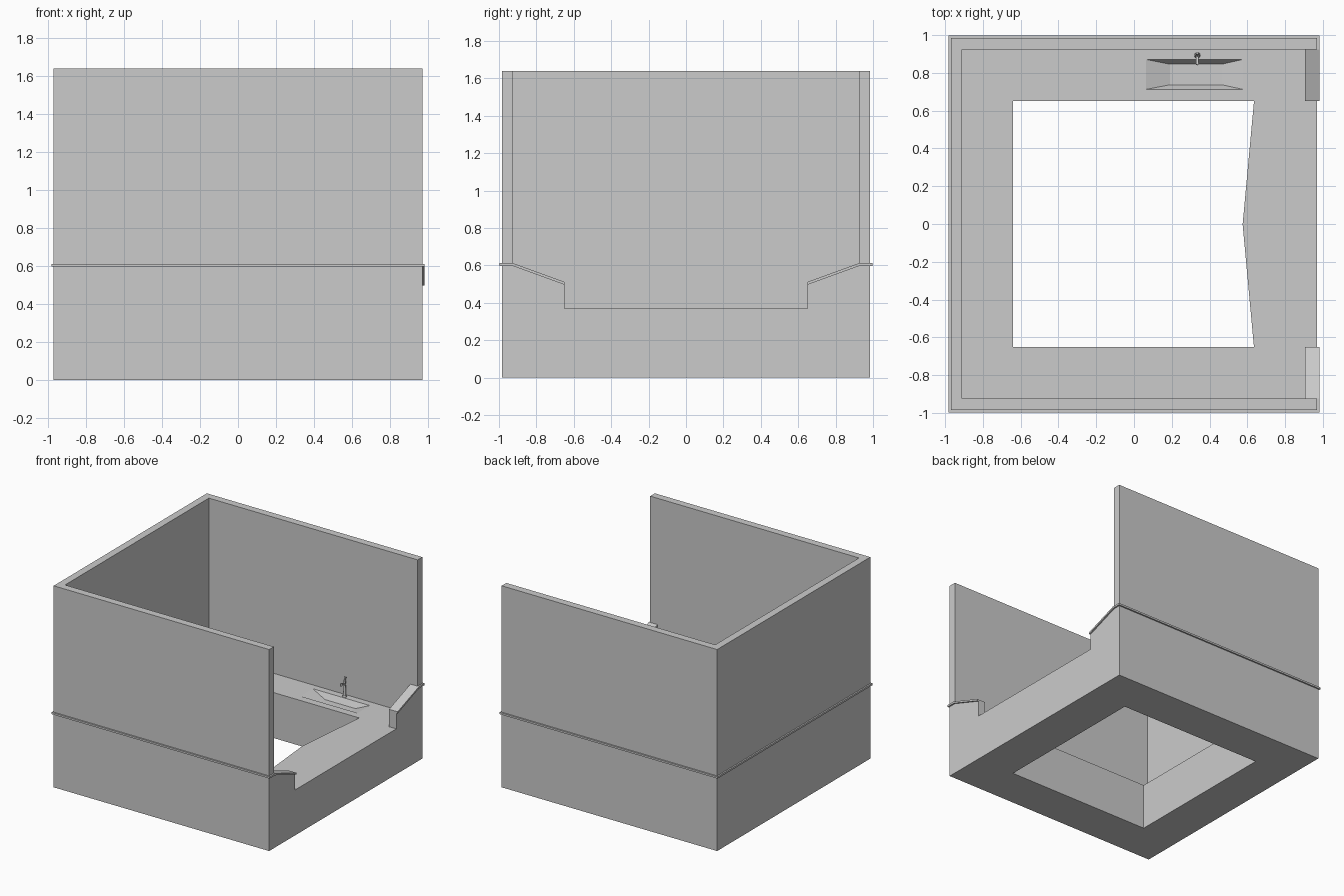
import bpy, bmesh, math
from mathutils import Vector, Matrix

if "Cube" in bpy.data.objects:
    bpy.data.objects.remove(bpy.data.objects["Cube"])

Y_IN, Y_OUT = 0.925, 0.985       # side wall inner and outer faces
X_IN, X_OUT = 0.91, 0.97
TOP = 0.37                       # counter height


def finish(bm, name):
    bmesh.ops.recalc_face_normals(bm, faces=bm.faces)
    mesh = bpy.data.meshes.new(name)
    bm.to_mesh(mesh)
    bm.free()
    obj = bpy.data.objects.new(name, mesh)
    bpy.context.collection.objects.link(obj)
    return obj


def loft(name, lower, upper):
    """Closed solid between two point loops of equal length."""
    bm = bmesh.new()
    a = [bm.verts.new(p) for p in lower]
    b = [bm.verts.new(p) for p in upper]
    bm.faces.new(a)
    bm.faces.new(b)
    for i in range(len(a)):
        j = (i + 1) % len(a)
        bm.faces.new((a[i], a[j], b[j], b[i]))
    warped = [f for f in bm.faces if any(
        abs((v.co - f.verts[0].co).dot(f.normal)) > 1e-5 for v in f.verts)]
    bm.normal_update()
    bmesh.ops.triangulate(bm, faces=[f for f in bm.faces if len(f.verts) == 4] if warped else [])
    return finish(bm, name)


def prism(name, plan, z0, z1):
    return loft(name, [(x, y, z0) for x, y in plan], [(x, y, z1) for x, y in plan])


def rect(x0, x1, y0, y1):
    return [(x0, y0), (x1, y0), (x1, y1), (x0, y1)]


def u_plan(grow):
    """Three-sided wall plan, open towards +x."""
    xo, yo = X_OUT + grow, Y_OUT + grow
    return [(xo, -yo), (xo, -Y_IN), (-X_IN, -Y_IN), (-X_IN, Y_IN),
            (xo, Y_IN), (xo, yo), (-xo, yo), (-xo, -yo)]


def cut(obj, cutter):
    cutter.hide_render = True
    cutter.hide_set(True)
    m = obj.modifiers.new("cut", 'BOOLEAN')
    m.operation, m.solver, m.object = 'DIFFERENCE', 'EXACT', cutter


# Counter block with the central opening, its +x lip bowed inwards at the top
counter = prism("counter", rect(-X_OUT, X_OUT, -Y_OUT, Y_OUT), 0, TOP)
hole_low = [(-0.64, -0.65), (0.635, -0.65), (0.635, 0), (0.635, 0.65), (-0.64, 0.65)]
hole_high = [(x if y else 0.575, y) for x, y in hole_low]
cut(counter, loft("opening_cutter", [(x, y, -0.005) for x, y in hole_low],
                  [(x, y, TOP + 0.002) for x, y in hole_high]))

# Sink basin with sloping sides
cut(counter, loft("basin_cutter",
                  [(x, y, TOP - 0.045) for x, y in rect(0.19, 0.465, 0.737, 0.846)],
                  [(x, y, TOP + 0.001) for x, y in rect(0.06, 0.58, 0.712, 0.872)]))

# Walls stacked with a projecting trim band
prism("lower_wall", u_plan(0), TOP, 0.597)
prism("trim_band", u_plan(0.012), 0.597, 0.612)
prism("upper_wall", u_plan(0), 0.612, 1.64)

# Sloping shoulders and caps beside the entrance
shoulder = [(0.65, TOP), (Y_IN, TOP), (Y_IN, 0.597), (0.65, 0.497)]
cap = [(0.65, 0.497), (Y_IN, 0.597), (Y_IN, 0.612), (0.65, 0.512)]
for side, s in (("back", 1), ("front", -1)):
    for part, prof, x1 in (("shoulder", shoulder, X_OUT), ("cap", cap, X_OUT + 0.012)):
        loft(f"{side}_{part}", [(0.905, s * y, z) for y, z in prof],
             [(x1, s * y, z) for y, z in prof])


# Tap: turned body, bent spout and lever
def rod(name, p, q, r0, r1):
    p, q = Vector(p), Vector(q)
    d = q - p
    bm = bmesh.new()
    mat = Matrix.Translation((p + q) / 2) @ d.to_track_quat('Z', 'Y').to_matrix().to_4x4()
    bmesh.ops.create_cone(bm, cap_ends=True, segments=16, radius1=r0, radius2=r1,
                          depth=d.length, matrix=mat)
    for f in bm.faces:
        f.smooth = len(f.verts) == 4
    return finish(bm, name)


tx, ty = 0.335, 0.893
rod("tap_base", (tx, ty, TOP), (tx, ty, TOP + 0.012), 0.016, 0.014)
rod("tap_body", (tx, ty, TOP + 0.01), (tx, ty, TOP + 0.1), 0.012, 0.008)
rod("tap_neck", (tx, ty, TOP + 0.1), (tx, ty, TOP + 0.13), 0.008, 0.01)
rod("tap_spout", (tx, ty, TOP + 0.1), (tx, ty - 0.045, TOP + 0.12), 0.008, 0.007)
rod("tap_nozzle", (tx, ty - 0.042, TOP + 0.125), (tx, ty - 0.045, TOP + 0.1), 0.008, 0.008)
rod("tap_lever", (tx, ty, TOP + 0.13), (tx, ty + 0.012, TOP + 0.155), 0.005, 0.007)
